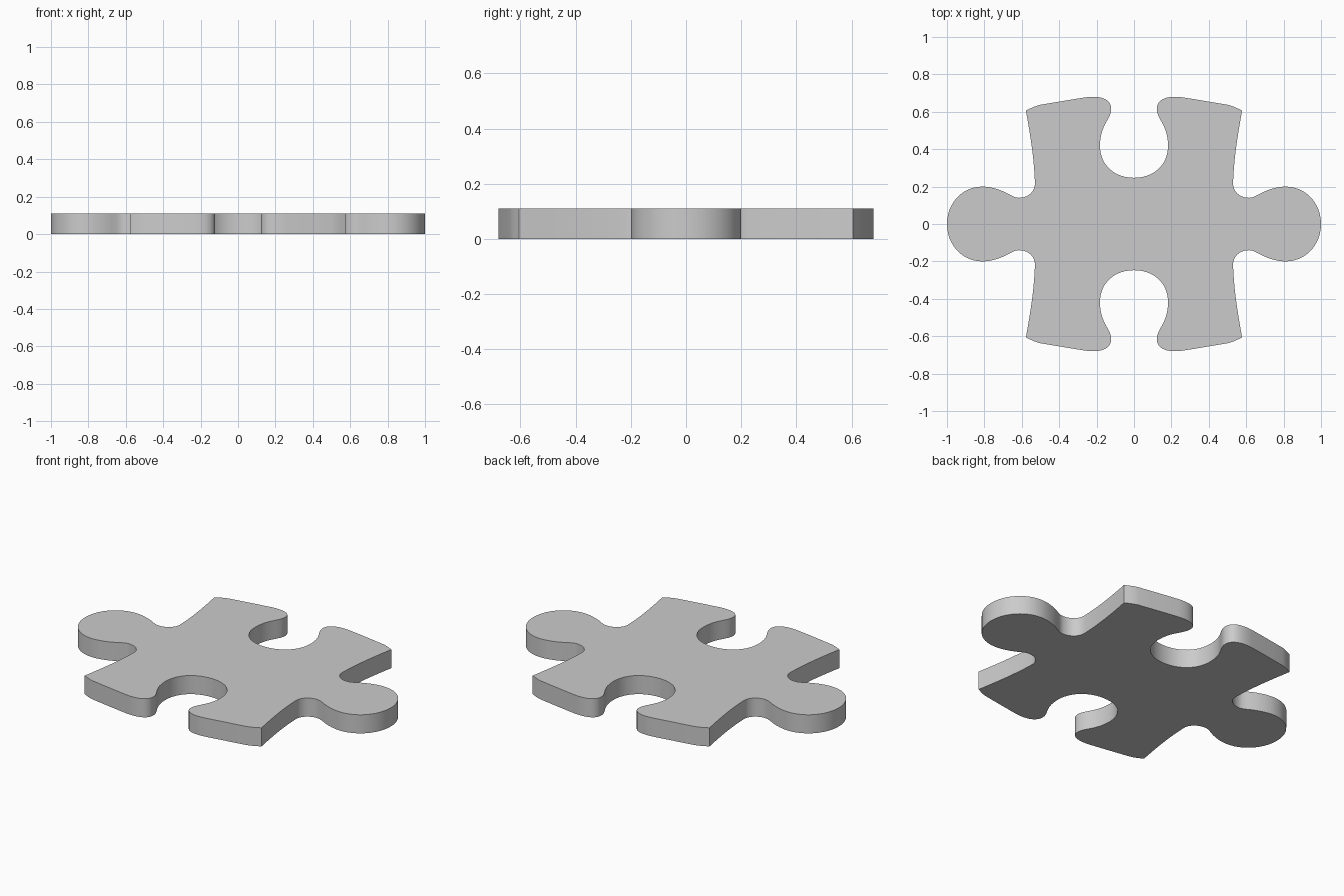
import bpy, bmesh
from mathutils import Vector
from mathutils.geometry import interpolate_bezier

if "Cube" in bpy.data.objects:
    bpy.data.objects.remove(bpy.data.objects["Cube"])

THICKNESS = 0.11

# Quarter outline as chained curves: handle, handle, end point, segment count
start = (1.0, 0.0)
curves = [
    ((1.0, 0.11), (0.92, 0.20), (0.81, 0.20), 12),         # round knob
    ((0.76, 0.20), (0.705, 0.18), (0.665, 0.157), 7),      # knob shoulder
    ((0.645, 0.146), (0.63, 0.14), (0.615, 0.14), 4),      # neck
    ((0.565, 0.14), (0.525, 0.175), (0.53, 0.225), 8),     # inner fillet
    ((0.534, 0.35), (0.555, 0.48), (0.578, 0.606), 10),    # bowed side
    ((0.55, 0.62), (0.53, 0.631), (0.503, 0.637), 4),      # corner
    ((0.42, 0.651), (0.34, 0.665), (0.26, 0.677), 3),      # sloped edge
    ((0.19, 0.687), (0.122, 0.675), (0.122, 0.615), 10),   # rounded lip
    ((0.122, 0.56), (0.182, 0.53), (0.182, 0.42), 9),      # socket wall
    ((0.182, 0.31), (0.10, 0.247), (0.0, 0.247), 12),      # socket floor
]


def trace(start, curves):
    points = [Vector((*start, 0))]
    for h1, h2, end, count in curves:
        knots = [Vector((*p, 0)) for p in (h1, h2, end)]
        points += interpolate_bezier(points[-1], *knots, count + 1)[1:]
    return [(p.x, p.y) for p in points]


# Mirror the quarter twice into a closed outline
quarter = trace(start, curves)
half = quarter + [(-x, y) for x, y in quarter[-2::-1]]
outline = half + [(x, -y) for x, y in half[-2:0:-1]]

# Fill and extrude to thickness
bm = bmesh.new()
base = bm.faces.new([bm.verts.new((x, y, 0)) for x, y in outline])
top = bmesh.ops.extrude_face_region(bm, geom=[base], use_keep_orig=True)
bmesh.ops.translate(bm, vec=(0, 0, THICKNESS),
                    verts=[g for g in top["geom"] if isinstance(g, bmesh.types.BMVert)])
bmesh.ops.recalc_face_normals(bm, faces=bm.faces)

mesh = bpy.data.meshes.new("puzzle_piece")
bm.to_mesh(mesh)
bm.free()
piece = bpy.data.objects.new("puzzle_piece", mesh)
bpy.context.collection.objects.link(piece)

# Smooth curved walls, crisp rims and corners
bpy.context.view_layer.objects.active = piece
piece.select_set(True)
bpy.ops.object.shade_smooth_by_angle()
